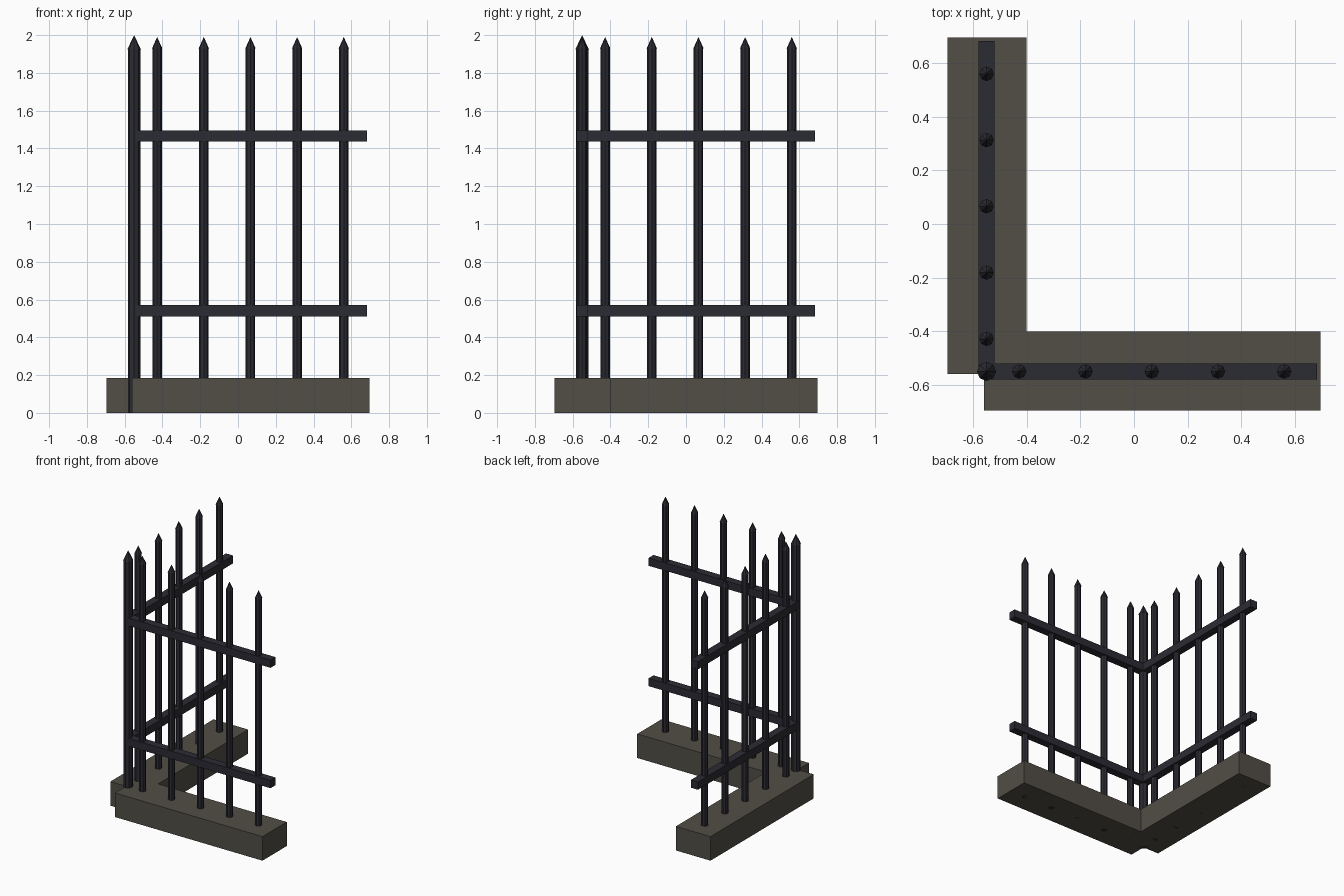
import bpy, math

if "Cube" in bpy.data.objects:
    bpy.data.objects.remove(bpy.data.objects["Cube"])

def material(name, color):
    m = bpy.data.materials.new(name)
    m.diffuse_color = (*color, 1)
    m.use_nodes = True
    m.node_tree.nodes["Principled BSDF"].inputs["Base Color"].default_value = m.diffuse_color
    return m

stone = material("grey brown stone", (0.085, 0.077, 0.062))
iron = material("dark iron", (0.024, 0.024, 0.033))

def box(name, lo, hi, mat):
    bpy.ops.mesh.primitive_cube_add(size=1, location=[(a + b) / 2 for a, b in zip(lo, hi)])
    o = bpy.context.object
    o.name = name
    o.scale = [b - a for a, b in zip(lo, hi)]
    o.data.materials.append(mat)

def spike(name, x, y, r, shoulder, tip, sides=8):
    # straight shaft standing in the ground, with a pointed cap
    bpy.ops.mesh.primitive_cylinder_add(vertices=sides, radius=r, depth=shoulder, location=(x, y, shoulder / 2))
    shaft = bpy.context.object
    shaft.name = name + "_shaft"
    bpy.ops.mesh.primitive_cone_add(vertices=sides, radius1=r * 1.08, radius2=0, depth=tip - shoulder,
                                    location=(x, y, (shoulder + tip) / 2))
    cap = bpy.context.object
    cap.name = name + "_point"
    for o in (shaft, cap):
        o.data.materials.append(iron)

C = -0.55  # fence line on both arms

# stone footings
box("front_footing", (-0.56, -0.695, 0), (0.695, -0.4, 0.185), stone)
box("side_footing", (-0.695, -0.56, 0), (-0.4, 0.695, 0.185), stone)

# horizontal rails
for label, z in (("lower", 0.51), ("upper", 1.436)):
    box(label + "_front_rail", (C, C - 0.03, z), (0.683, C + 0.03, z + 0.06), iron)
    box(label + "_side_rail", (C - 0.03, C, z), (C + 0.03, 0.683, z + 0.06), iron)

# corner post and pickets along both arms
spike("corner_post", C, C, 0.033, 1.925, 2.0)
for i in range(5):
    t = -0.428 + i * 0.247
    spike(f"front_picket_{i + 1}", t, C, 0.025, 1.93, 1.99)
    spike(f"side_picket_{i + 1}", C, t, 0.025, 1.93, 1.99)
